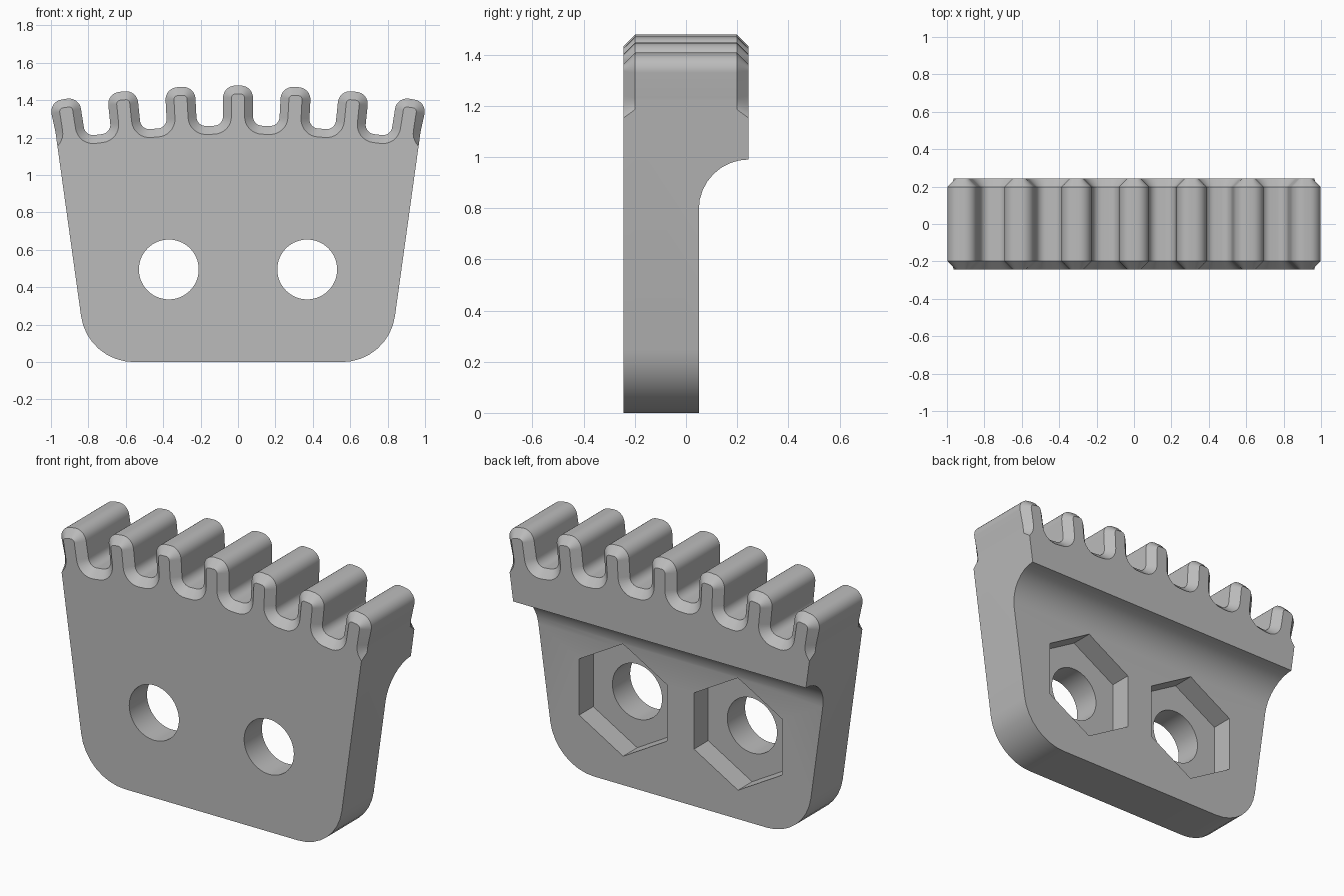
import bpy, bmesh
from math import sin, cos, tan, pi, radians, atan
from mathutils import Matrix

cube = bpy.data.objects.get("Cube")
if cube:
    bpy.data.objects.remove(cube)

HALF_DEPTH, CHAMFER = 0.2435, 0.045
TIP, FLOOR = 6.0, 5.785          # radii of tooth tips and valleys
CENTRE_Z = 1.478 - TIP
PITCH = 0.0518                   # angle between teeth
SLOPE, FOOT = 0.139, 0.805       # side wall line
CORNER = 0.285                   # bottom corner radius
STEPS = 8

grey = bpy.data.materials.new("grey")
grey.use_nodes = True
GREY = (0.5, 0.5, 0.5, 1)
grey.diffuse_color = GREY
grey.node_tree.nodes["Principled BSDF"].inputs["Base Color"].default_value = GREY


def arc(cx, cy, r, start, end):
    angles = [start + (end - start) * k / STEPS for k in range(STEPS + 1)]
    return [(cx + r * cos(a), cy + r * sin(a)) for a in angles]


def tooth(i, d):
    """Outline of one tooth, left to right, shrunk by d."""
    w, tip_r, root_r = 0.08 - d, 0.065 - d, 0.05 + d
    half = arc(w - tip_r, TIP - d - tip_r, tip_r, pi / 2, 0)
    half += arc(w + root_r, FLOOR - d + root_r, root_r, pi, 1.5 * pi)
    points = []
    for side in (-1, 1):
        for k, (u, v) in list(enumerate(half))[::side]:
            a = i * PITCH
            x = side * u * cos(a) + v * sin(a)
            z = CENTRE_Z + v * cos(a) - side * u * sin(a)
            # the outermost roots run into the side walls
            if i == 3 * side and k > STEPS:
                x = side * min(abs(x), FOOT + SLOPE * z)
            points.append((x, z))
    return points


def outline(d):
    points = [p for i in range(-3, 4) for p in tooth(i, d)]
    lean = atan(SLOPE)
    cx = FOOT - CORNER * tan((pi / 2 - lean) / 2)
    corner = arc(cx, CORNER, CORNER, -lean, -pi / 2)
    return points + corner + [(-x, z) for x, z in reversed(corner)]


def make_object(name, bm):
    bmesh.ops.recalc_face_normals(bm, faces=bm.faces)
    mesh = bpy.data.meshes.new(name)
    bm.to_mesh(mesh)
    bm.free()
    mesh.materials.append(grey)
    obj = bpy.data.objects.new(name, mesh)
    bpy.context.collection.objects.link(obj)
    return obj


def loft(name, rings):
    bm = bmesh.new()
    loops = [[bm.verts.new(p) for p in ring] for ring in rings]
    n = len(loops[0])
    for a, b in zip(loops, loops[1:]):
        for k in range(n):
            bm.faces.new((a[k], a[(k + 1) % n], b[(k + 1) % n], b[k]))
    bm.faces.new(loops[0])
    bm.faces.new(loops[-1])
    return make_object(name, bm)


def prism(name, sides, radius, x, z, y0, y1):
    bm = bmesh.new()
    place = Matrix.Translation((x, (y0 + y1) / 2, z)) @ Matrix.Rotation(radians(90), 4, 'X')
    bmesh.ops.create_cone(bm, cap_ends=True, segments=sides, radius1=radius,
                          radius2=radius, depth=y1 - y0, matrix=place)
    return make_object(name, bm)


# Plate with chamfered teeth
full, inset = outline(0), outline(CHAMFER)
layers = [(-HALF_DEPTH, inset), (CHAMFER - HALF_DEPTH, full),
          (HALF_DEPTH - CHAMFER, full), (HALF_DEPTH, inset)]
plate = loft("toothed_plate", [[(x, y, z) for x, z in ring] for y, ring in layers])

# Back relief with a concave shoulder
relief = arc(0.245, 0.795, 0.195, pi, pi / 2)
relief += [(0.5, 0.99), (0.5, -0.2), (0.05, -0.2)]
cutters = [loft("back_relief_cutter", [[(x, y, z) for y, z in relief] for x in (-1.5, 1.5)])]

# Bolt holes and hexagonal nut pockets
for side, label in ((-1, "right"), (1, "left")):
    cutters.append(prism(label + "_hole_cutter", 64, 0.16, side * 0.37, 0.495, -0.5, 0.5))
    cutters.append(prism(label + "_nut_cutter", 6, 0.327, side * 0.37, 0.495, -0.08, 0.4))

bpy.context.view_layer.objects.active = plate
plate.select_set(True)
for cutter in cutters:
    mod = plate.modifiers.new("cut", 'BOOLEAN')
    mod.operation, mod.solver, mod.object = 'DIFFERENCE', 'EXACT', cutter
    bpy.ops.object.modifier_apply(modifier=mod.name)
    bpy.data.objects.remove(cutter)

bpy.ops.object.shade_smooth_by_angle(angle=radians(30))
